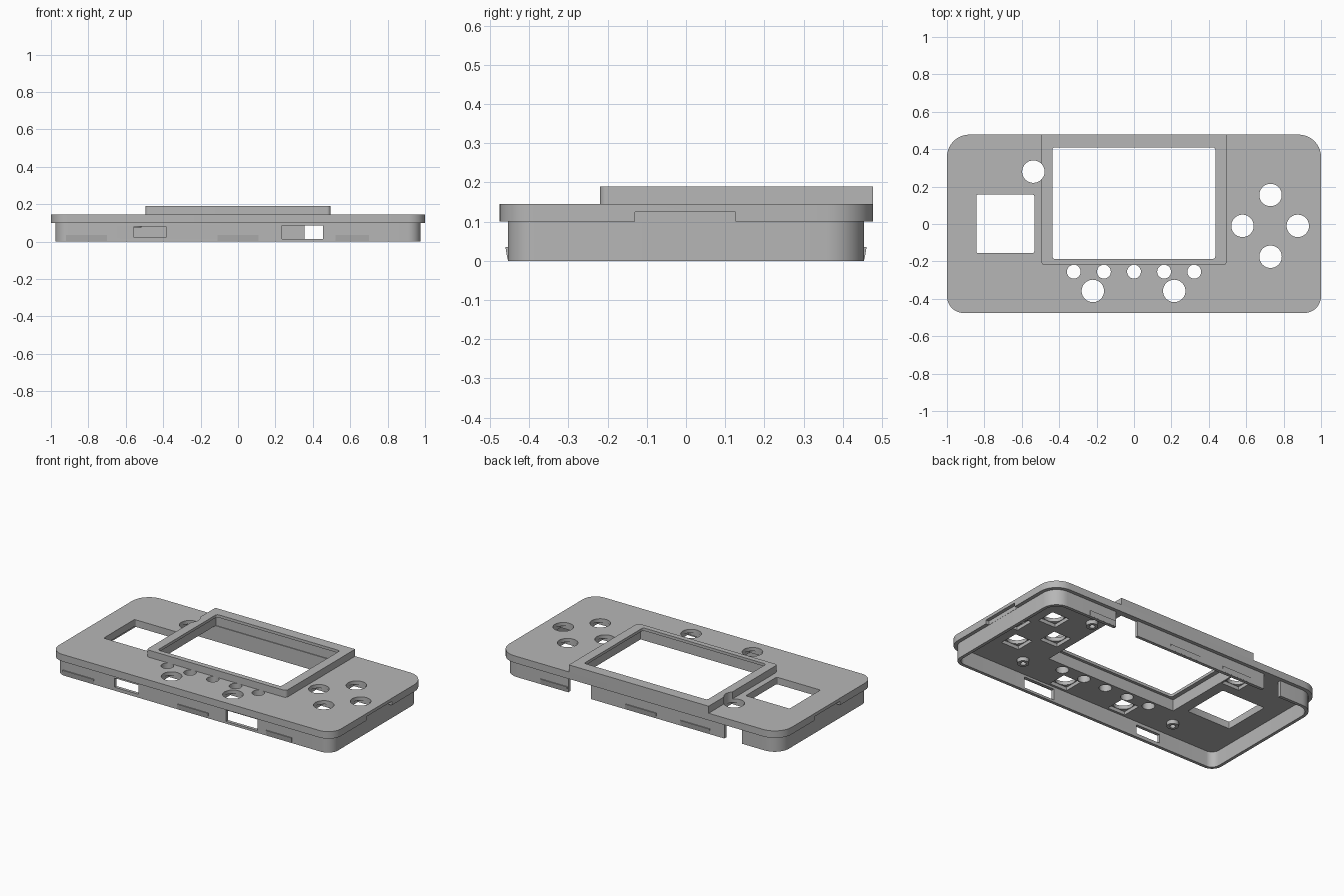
import bpy, bmesh, math

old = bpy.data.objects.get("Cube")
if old:
    bpy.data.objects.remove(old, do_unlink=True)

grey = bpy.data.materials.new("matte grey")
grey.use_nodes = True
COLOUR = (0.47, 0.47, 0.47, 1)
grey.diffuse_color = COLOUR
grey.node_tree.nodes["Principled BSDF"].inputs["Base Color"].default_value = COLOUR


def prism(name, points, z0, z1):
    """Extrude a flat outline from z0 up to z1."""
    bm = bmesh.new()
    face = bm.faces.new([bm.verts.new((x, y, z0)) for x, y in points])
    up = bmesh.ops.extrude_face_region(bm, geom=[face])["geom"]
    verts = [v for v in up if isinstance(v, bmesh.types.BMVert)]
    bmesh.ops.translate(bm, verts=verts, vec=(0, 0, z1 - z0))
    bmesh.ops.recalc_face_normals(bm, faces=bm.faces)
    mesh = bpy.data.meshes.new(name)
    bm.to_mesh(mesh)
    bm.free()
    mesh.materials.append(grey)
    ob = bpy.data.objects.new(name, mesh)
    bpy.context.collection.objects.link(ob)
    return ob


def rounded(x0, x1, y0, y1, front=0.0, back=0.0, steps=10):
    """Rectangle outline with separate front and back corner radii."""
    pts = []
    for i, (x, y, r) in enumerate([(x1, y1, back), (x0, y1, back), (x0, y0, front), (x1, y0, front)]):
        sx = 1 if x == x1 else -1
        sy = 1 if y == y1 else -1
        if r == 0:
            pts.append((x, y))
            continue
        for k in range(steps + 1):
            a = math.pi / 2 * (i + k / steps)
            pts.append((x - sx * r + r * math.cos(a), y - sy * r + r * math.sin(a)))
    return pts


def circle(x, y, r, n=40):
    return [(x + r * math.cos(math.tau * k / n), y + r * math.sin(math.tau * k / n)) for k in range(n)]


def cut(ob, points, z0, z1):
    """Subtract a prism from an object and drop the cutter."""
    cutter = prism("cutter", points, z0, z1)
    cutter.hide_render = True
    mod = ob.modifiers.new("cut", 'BOOLEAN')
    mod.operation, mod.solver, mod.object = 'DIFFERENCE', 'EXACT', cutter
    graph = bpy.context.evaluated_depsgraph_get()
    mesh = bpy.data.meshes.new_from_object(ob.evaluated_get(graph))
    ob.modifiers.clear()
    ob.data = mesh
    bpy.data.objects.remove(cutter, do_unlink=True)


def box(x0, x1, y0, y1):
    return rounded(x0, x1, y0, y1)


BASE, LIP, TOP = 0.10, 0.145, 0.19

# Main parts: face plate, raised screen bezel and the open skirt wall below
plate = prism("face_plate", rounded(-1, 1, -0.476, 0.478, 0.09, 0.12), BASE, LIP)
bezel = prism("screen_bezel", rounded(-0.495, 0.495, -0.22, 0.478, 0.02, 0), LIP, TOP)
wall = prism("skirt_wall", rounded(-0.977, 0.977, -0.455, 0.455, 0.07, 0.10), 0, BASE)
cut(wall, rounded(-0.957, 0.957, -0.435, 0.435, 0.05, 0.08), -0.1, 0.2)

# Screen opening, with a wider pocket behind the bezel
pocket = box(-0.465, 0.465, -0.205, 0.44)
cut(plate, pocket, 0, 0.3)
cut(bezel, pocket, 0, 0.172)
cut(bezel, rounded(-0.437, 0.435, -0.187, 0.41, 0.015, 0.015, 4), 0, 0.3)

# Square window for the control pad
cut(plate, rounded(-0.843, -0.533, -0.155, 0.157, 0.008, 0.008, 3), 0, 0.3)

# Large button holes with square switch pockets behind
large = [(-0.538, 0.28), (0.73, 0.155), (0.58, -0.01), (0.876, -0.01),
         (0.73, -0.175), (-0.22, -0.358), (0.215, -0.358)]
for x, y in large:
    s = 0.0625
    cut(plate, box(x - s, x + s, y - s, y + s), 0, 0.122)
    cut(plate, circle(x, y, 0.06), 0, 0.3)
cut(bezel, circle(*large[0], 0.06), 0, 0.3)

# Row of small holes
for i in range(-2, 3):
    cut(plate, circle(i * 0.161, -0.255, 0.037, 32), 0, 0.3)

# Slots under the plate edge on both sides
for side in (-1, 1):
    xs = sorted((side * 0.978, side * 1.1))
    cut(plate, box(*xs, -0.13, 0.127), 0, 0.125)

# Port openings in the front wall and gaps in the back wall
cut(wall, box(-0.556, -0.385, -0.6, -0.4), 0.022, 0.08)
cut(wall, box(0.235, 0.455, -0.6, -0.4), 0.015, 0.086)
cut(wall, box(0.355, 0.515, 0.4, 0.6), -0.1, 0.2)
cut(wall, box(-0.715, -0.59, 0.4, 0.6), -0.1, 0.2)


# Snap ridges: wedges that are widest at their top edge
def ridge(name, x0, x1, side):
    ys = sorted((side * 0.45, side * 0.461))
    ob = prism(name, box(x0, x1, *ys), 0.003, 0.035)
    for v in ob.data.vertices:
        if abs(v.co.y) > 0.46 and v.co.z < 0.01:
            v.co.y = side * 0.4555
    return ob


ridges = [ridge("front_snap_ridge", a, b, -1) for a, b in ((-0.92, -0.70), (-0.11, 0.11), (0.52, 0.70))]
ridges += [ridge("back_snap_ridge", a, b, 1) for a, b in ((-0.49, -0.28), (-0.11, 0.11), (0.52, 0.71))]

# Hollow screw posts under the plate
posts = []
for x, y in ((0.57, -0.31), (-0.55, -0.31), (0.54, 0.27)):
    post = prism("screw_post", circle(x, y, 0.035, 24), 0.075, 0.102)
    cut(post, circle(x, y, 0.017, 24), 0, 0.098)
    posts.append(post)

# Smooth curved walls, keep hard edges
bpy.ops.object.select_all(action='DESELECT')
for ob in [plate, bezel, wall] + ridges + posts:
    ob.select_set(True)
    bpy.context.view_layer.objects.active = ob
bpy.ops.object.shade_smooth_by_angle(angle=math.radians(30))
